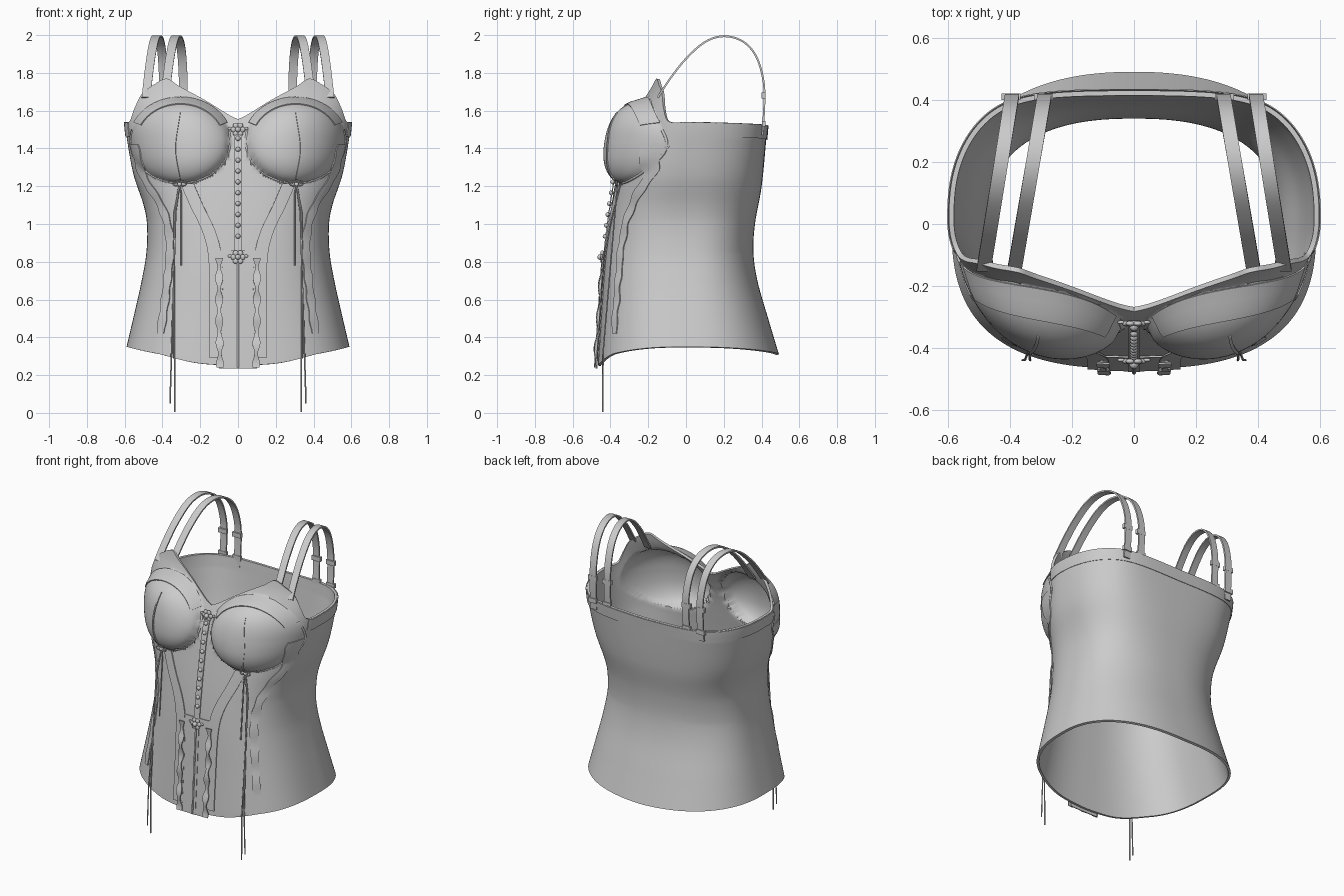
import bpy, bmesh, math
from mathutils import Vector

if "Cube" in bpy.data.objects:
    bpy.data.objects.remove(bpy.data.objects["Cube"])

grey = bpy.data.materials.new("grey_fabric")
grey.diffuse_color = (0.6, 0.6, 0.6, 1)
grey.use_nodes = True
grey.node_tree.nodes["Principled BSDF"].inputs["Base Color"].default_value = grey.diffuse_color


def table(pts):
    """Smooth interpolation through (key, value) pairs, clamped at the ends."""
    n = len(pts)
    m = [(pts[min(i + 1, n - 1)][1] - pts[max(i - 1, 0)][1]) /
         (pts[min(i + 1, n - 1)][0] - pts[max(i - 1, 0)][0]) for i in range(n)]

    def f(k):
        k = min(max(k, pts[0][0]), pts[-1][0])
        i = 0
        while i < n - 2 and k > pts[i + 1][0]:
            i += 1
        (a, p), (b, q) = pts[i], pts[i + 1]
        h = b - a
        t = (k - a) / h
        return (p * (1 + 2 * t) * (1 - t) ** 2 + m[i] * h * t * (1 - t) ** 2
                + q * t * t * (3 - 2 * t) + m[i + 1] * h * t * t * (t - 1))
    return f


# Torso profiles by height, hem and neckline by angle from the front
half_w = table([(.3, .602), (.5, .555), (.7, .51), (.85, .485), (1, .482), (1.1, .5),
                (1.25, .55), (1.4, .58), (1.54, .598), (1.8, .6)])
front = table([(.24, -.468), (.5, -.45), (.8, -.43), (1, -.408), (1.2, -.378), (1.4, -.34),
               (1.55, -.285), (1.7, -.21), (1.78, -.185)])
back = table([(.3, .495), (.5, .435), (.7, .378), (.85, .357), (1, .365), (1.2, .4), (1.52, .43)])
front_n = table([(1.05, 2.75), (1.25, 2.6), (1.45, 2.4)])
hem = table([(0, .25), (15, .265), (40, .315), (90, .35), (180, .31)])
neck = table([(0, 1.555), (8, 1.62), (15.5, 1.67), (28, 1.735), (35, 1.77), (45, 1.735),
              (55, 1.69), (64, 1.61), (72, 1.545), (90, 1.54), (180, 1.52)])
MID = .02
CUP = (.305, 1.44, .262, .222)


def bulge(x, z):
    d = ((abs(x) - CUP[0]) / CUP[2]) ** 2 + ((z - CUP[1]) / CUP[3]) ** 2
    return 0 if d >= 1 else (.118 + 1.0 * max(0, z - 1.36) ** 2) * (1 - d) ** .55


def front_y(x, z):
    n = front_n(z)
    s = min(1, abs(x) / half_w(z))
    return MID - (MID - front(z)) * (1 - s ** n) ** (1 / n) - bulge(x, z)


def torso(deg, z, off=0):
    a = math.radians(deg)
    s, c = math.sin(a), math.cos(a)
    n = front_n(z) if c > 0 else 2.4
    x = math.copysign(abs(s) ** (2 / n), s) * (half_w(z) + off)
    if c > 0:
        y = MID - (MID - front(z)) * c ** (2 / n) - bulge(x, z)
    else:
        # round sides, flattened across the upper back
        k = min(1, max(0, (z - .85) / .6))
        depth = back(z) + off - MID
        e = depth * abs(c) ** (2 / n)
        f = 1.17 * e
        f = f / (1 + (f / (depth * 1.035)) ** 9) ** (1 / 9)
        y = MID + e + (f - e) * k
    return Vector((x, y, z))


def finish(ob, thick=0, offset=0, angle=40):
    bpy.context.view_layer.objects.active = ob
    if thick:
        mod = ob.modifiers.new("thickness", "SOLIDIFY")
        mod.thickness, mod.offset = thick, offset
        bpy.ops.object.modifier_apply(modifier=mod.name)
    ob.data.materials.clear()
    ob.data.materials.append(grey)
    for p in ob.data.polygons:
        p.use_smooth = True
    ob.data.set_sharp_from_angle(angle=math.radians(angle))
    return ob


def grid(name, rows, closed=False, thick=.006, offset=0):
    w = len(rows[0])
    faces = [(j * w + i, j * w + (i + 1) % w, (j + 1) * w + (i + 1) % w, (j + 1) * w + i)
             for j in range(len(rows) - 1) for i in range(w if closed else w - 1)]
    me = bpy.data.meshes.new(name)
    me.from_pydata([v for r in rows for v in r], [], faces)
    ob = bpy.data.objects.new(name, me)
    bpy.context.collection.objects.link(ob)
    return finish(ob, thick, offset)


def strip(name, path, width, off=.006, wave=0, steps=60):
    """Band lying on the front, following (x, z) points."""
    fx = table([(i, p[0]) for i, p in enumerate(path)])
    fz = table([(i, p[1]) for i, p in enumerate(path)])
    rows = []
    for k in range(steps + 1):
        t = k / steps * (len(path) - 1)
        x, z = fx(t), fz(t)
        w = width / 2 + wave * math.sin(z * 55)
        o = off + wave * math.sin(z * 38 + 1)
        rows.append([(x + s * w, front_y(x + s * w, z) - o, z) for s in (-1, -.33, .33, 1)])
    return grid(name, rows)


def cord(name, pts, r=.004):
    cu = bpy.data.curves.new(name, "CURVE")
    cu.dimensions, cu.bevel_depth, cu.bevel_resolution = "3D", r, 1
    sp = cu.splines.new("POLY")
    sp.points.add(len(pts) - 1)
    for q, p in zip(sp.points, pts):
        q.co = (*p, 1)
    cu.materials.append(grey)
    ob = bpy.data.objects.new(name, cu)
    bpy.context.collection.objects.link(ob)
    return ob


def ball(name, loc, r, scale=(1, 1, 1)):
    bpy.ops.mesh.primitive_uv_sphere_add(segments=12, ring_count=8, radius=r, location=loc)
    ob = bpy.context.object
    ob.name, ob.scale = name, scale
    return finish(ob)


# Torso shell with moulded cups
COLS, ROWS = 280, 120
rows = []
for j in range(ROWS + 1):
    ring = []
    for i in range(COLS):
        d = 360 * i / COLS
        e = min(d, 360 - d)
        ring.append(torso(d, hem(e) + (neck(e) - hem(e)) * j / ROWS))
    rows.append(ring)
grid("bodice", rows, True, .016, -1)

# Band along the top of the sides and back
rows = []
for k in range(5):
    rows.append([torso(d, neck(min(d, 360 - d)) - .075 + .0185 * k, .004) for d in range(74, 287, 2)])
grid("back_band", rows, thick=.004)

# Centre front placket
strip("placket", [(0, 1.5), (0, 1.1), (0, .7), (0, .235)], .04, .008)
strip("front_panel", [(0, .86), (0, .6), (0, .235)], .2, .005)
cord("front_opening", [(0, front_y(0, z) - .014, z) for z in (.8, .65, .5, .35, .24)], .006)

for s, side in ((1, "right"), (-1, "left")):
    # Lace trims on the front
    strip(side + "_front_band", [(s * .27, 1.215), (s * .22, 1.1), (s * .15, .95), (s * .12, .8),
                                 (s * .115, .5), (s * .115, .29)], .07, .006)
    strip(side + "_ruffle", [(s * .1, .82), (s * .1, .55), (s * .095, .24)], .03, .02, .006)
    strip(side + "_side_band", [(s * .55, 1.42), (s * .5, 1.25), (s * .4, 1.08), (s * .36, .9),
                                (s * .38, .65), (s * .41, .42)], .04, .007, .003)
    # Cup seams and edging
    strip(side + "_cup_seam", [(s * .31, 1.235), (s * .335, 1.4), (s * .31, 1.59)], .01, .003)
    arc = []
    for k in range(41):
        a = math.radians(165 + 210 * k / 40)
        x, z = s * (CUP[0] + CUP[2] * math.cos(a)), CUP[1] + CUP[3] * math.sin(a)
        arc.append((x, front_y(x, z) - .002, z))
    cord(side + "_underwire", arc, .008)
    # Folded edge over the top of the cup
    rows = []
    for k in range(49):
        a = math.radians(25 + 130 * k / 48)
        row = []
        for r in (.88, .93, .98, 1.04):
            x, z = s * (CUP[0] + r * CUP[2] * math.cos(a)), CUP[1] + r * CUP[3] * math.sin(a)
            row.append((x, front_y(x, z) - .007, z))
        rows.append(row)
    grid(side + "_cup_binding", rows)
    # Bow with hanging ties
    bx, bz = s * .31, 1.21
    by = front_y(bx, bz) - .025
    ball(side + "_bow_knot", (bx, by, bz), .012)
    for q in (-1, 1):
        cord(side + "_bow_loop", [(bx + q * .036 * (1 - math.cos(t * math.pi / 6)) / 2,
                                   by - .004, bz + .012 * math.sin(t * math.pi / 6) + .004)
                                  for t in range(13)], .004)
    for x1, x2, z2 in ((.34, .335, .005), (.325, .36, .05), (.3, .3, .78)):
        pts = [(bx, by, bz)]
        for k in range(1, 9):
            t = k / 8
            z = bz + (z2 - bz) * t
            x = s * (x1 + (x2 - x1) * t)
            lean = by + (-.44 - by) * min(1, (bz - z) / .9)
            pts.append((x, min(lean, front_y(x, max(z, .3)) - .01), z))
        cord(side + "_tie", pts, .004)
    # Pairs of shoulder straps with slider and anchor
    prof_y = table([(0, -.15), (1, -.08), (2, .0), (3, .1), (4, .2), (5, .3), (6, .37), (7, .408),
                    (8, .415), (9, .405)])
    prof_z = table([(0, 1.67), (1, 1.775), (2, 1.875), (3, 1.963), (4, 1.994), (5, 1.967), (6, 1.89),
                    (7, 1.77), (8, 1.65), (9, 1.47)])
    for pair, xf, xb in (("inner", .385, .29), ("outer", .485, .395)):
        rows = []
        for k in range(55):
            y, z = prof_y(k / 6), prof_z(k / 6)
            x = xf + (xb - xf) * (y + .14) / .55
            rows.append([(s * (x - .023), y, z), (s * (x + .023), y, z)])
        grid(f"{side}_{pair}_strap", rows, thick=.01)
        for part, z, size in (("slider", 1.68, (.062, .02, .03)), ("anchor", 1.53, (.06, .018, .03))):
            bpy.ops.mesh.primitive_cube_add(size=1, location=(s * (xb + .003), .411, z))
            ob = bpy.context.object
            ob.name, ob.scale = f"{side}_{pair}_{part}", size
            finish(ob)

# Row of round buttons
for k in range(10):
    z = .935 + k * .0575
    ball("button", (0, front_y(0, z) - .012, z), .013)

# Flower ornaments at both ends of the button row
for z in (.825, 1.5):
    y = front_y(0, z) - .016
    ball("flower_centre", (0, y - .01, z), .015)
    for k in range(6):
        a = k * math.pi / 3
        ball("petal", (.024 * math.cos(a), y, z + .024 * math.sin(a)), .015, (1, .6, 1))
    for q in (-1, 1):
        ball("leaf", (q * .042, y + .004, z + .005), .012, (1, .5, .7))
